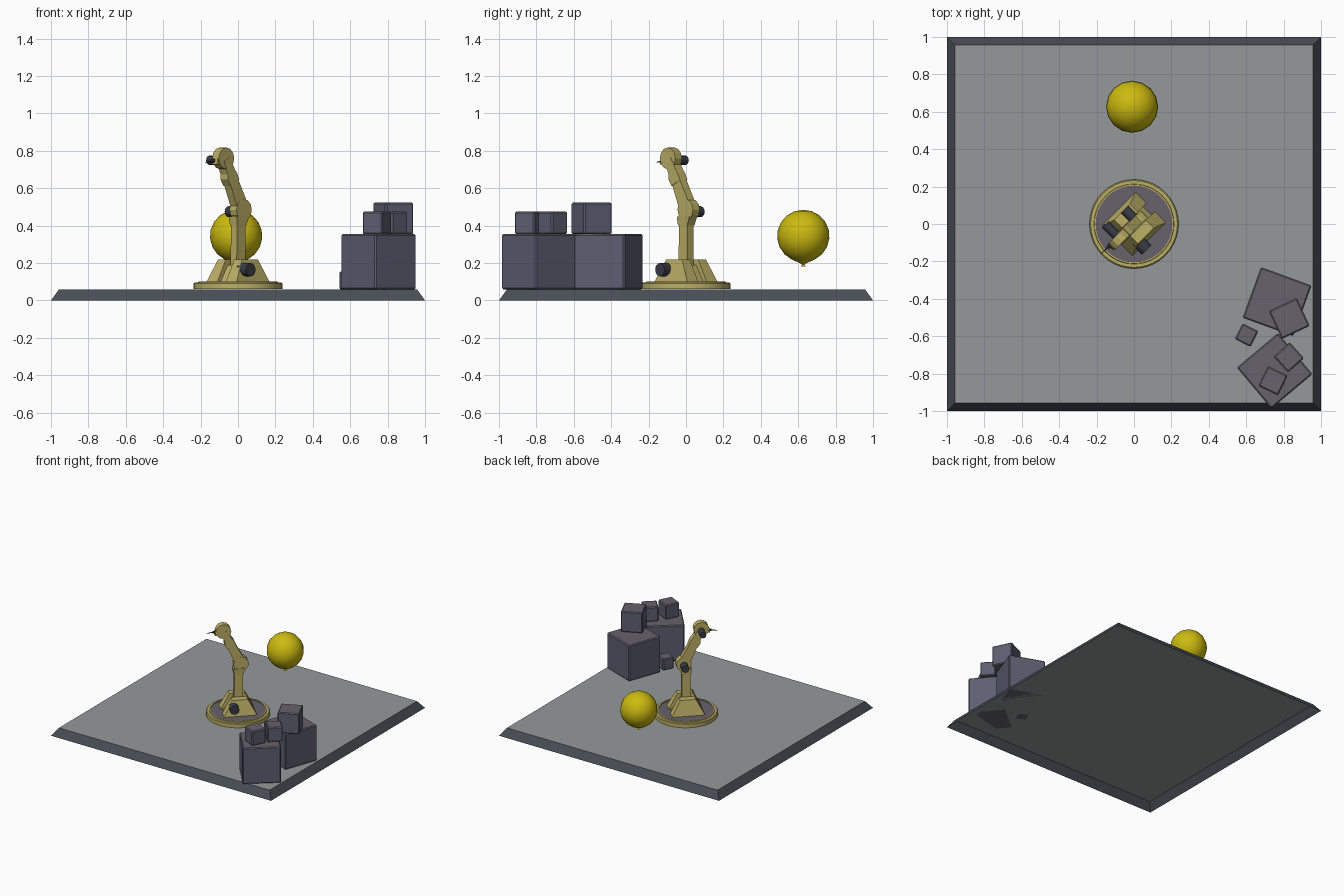
import bpy, bmesh, math
from mathutils import Matrix, Vector

if "Cube" in bpy.data.objects:
    bpy.data.objects.remove(bpy.data.objects["Cube"])


def srgb(name, r, g, b):
    lin = [((c + 0.055) / 1.055) ** 2.4 if c > 0.04 else c / 12.92 for c in (r, g, b)]
    m = bpy.data.materials.new(name)
    m.diffuse_color = (*lin, 1)
    m.use_nodes = True
    m.node_tree.nodes["Principled BSDF"].inputs["Base Color"].default_value = m.diffuse_color
    return m


FLOOR = srgb("floor grey", 0.58, 0.60, 0.60)
EDGE = srgb("edge slate", 0.28, 0.30, 0.33)
CRATE = srgb("crate grey", 0.40, 0.385, 0.42)
CRATE_SIDE = srgb("crate blue grey", 0.37, 0.37, 0.45)
KHAKI = srgb("khaki paint", 0.74, 0.69, 0.40)
DARK = srgb("motor dark", 0.22, 0.24, 0.27)
YELLOW = srgb("balloon yellow", 0.80, 0.73, 0.06)

ROBOT = Matrix.Rotation(math.radians(-45), 4, 'Z')   # robot faces its local -y


def finish(name, bm, mats, matrix=None):
    bmesh.ops.recalc_face_normals(bm, faces=bm.faces)
    if matrix:
        bm.transform(matrix)
    me = bpy.data.meshes.new(name)
    bm.to_mesh(me)
    bm.free()
    for m in mats:
        me.materials.append(m)
    ob = bpy.data.objects.new(name, me)
    bpy.context.collection.objects.link(ob)
    return ob


def frustum(bm, low, high, z0, z1):
    """Tapered block; low and high are (x0, x1, y0, y1)."""
    rings = []
    for (x0, x1, y0, y1), z in ((low, z0), (high, z1)):
        rings.append([bm.verts.new(p) for p in
                      ((x0, y0, z), (x1, y0, z), (x1, y1, z), (x0, y1, z))])
    a, b = rings
    bm.faces.new(a[::-1])
    bm.faces.new(b)
    for i in range(4):
        j = (i + 1) % 4
        bm.faces.new((a[i], a[j], b[j], b[i]))


def block(name, low, high, z0, z1, mat):
    bm = bmesh.new()
    frustum(bm, low, high, z0, z1)
    return finish(name, bm, [mat], ROBOT)


def prism(name, pts, half, mat):
    """Extrude a (y, z) outline across x."""
    bm = bmesh.new()
    f = bm.faces.new([bm.verts.new((-half, y, z)) for y, z in pts])
    r = bmesh.ops.extrude_face_region(bm, geom=[f])
    bmesh.ops.translate(bm, vec=(2 * half, 0, 0),
                        verts=[v for v in r["geom"] if isinstance(v, bmesh.types.BMVert)])
    return finish(name, bm, [mat], ROBOT)


def rod(name, a, b, r0, r1, sides, mat):
    """Cylinder or cone between two robot-space points."""
    a, b = Vector(a), Vector(b)
    bm = bmesh.new()
    m = Matrix.Translation((a + b) / 2) @ (b - a).to_track_quat('Z', 'Y').to_matrix().to_4x4()
    bmesh.ops.create_cone(bm, cap_ends=True, segments=sides, radius1=r0, radius2=r1,
                          depth=(b - a).length, matrix=m)
    return finish(name, bm, [mat], ROBOT)


def lathe(name, profile, sides, mat, loc=(0, 0, 0)):
    bm = bmesh.new()
    vs = [bm.verts.new((r, 0, z)) for r, z in profile]
    es = [bm.edges.new(p) for p in zip(vs, vs[1:])]
    bmesh.ops.spin(bm, geom=vs + es, axis=(0, 0, 1), cent=(0, 0, 0),
                   angle=math.tau, steps=sides)
    bmesh.ops.remove_doubles(bm, verts=bm.verts, dist=1e-4)
    return finish(name, bm, [mat], Matrix.Translation(loc))


def smooth(ob, deg):
    bpy.ops.object.select_all(action='DESELECT')
    ob.select_set(True)
    bpy.context.view_layer.objects.active = ob
    bpy.ops.object.shade_smooth_by_angle(angle=math.radians(deg))


# Platform: shallow sloped tray, open underneath
bm = bmesh.new()
frustum(bm, (-1, 1, -1, 1), (-.957, .957, -.957, .957), 0, .06)
bm.normal_update()
for f in bm.faces:
    f.material_index = 0 if f.normal.z > .9 else 1
bmesh.ops.delete(bm, geom=[f for f in bm.faces if f.normal.z < -.9], context='FACES_ONLY')
finish("platform", bm, [FLOOR, EDGE])

# Crates: name, centre x, y, base z, side, height, turn
for name, x, y, z, s, h, turn in (
        ("large_crate_back", .765, -.415, .06, .288, .295, -20),
        ("large_crate_front", .752, -.785, .06, .287, .295, 40),
        ("medium_crate", .83, -.505, .355, .165, .168, 25),
        ("small_crate_right", .828, -.713, .355, .115, .12, 42),
        ("small_crate_left", .743, -.838, .355, .118, .12, -26),
        ("floor_crate", .602, -.594, .06, .094, .095, -27)):
    bm = bmesh.new()
    bmesh.ops.create_cube(bm, size=1)
    bm.transform(Matrix.Diagonal((s, s, h, 1)))
    bmesh.ops.bevel(bm, geom=bm.edges[:], offset=.007, segments=1, affect='EDGES')
    bm.normal_update()
    for f in bm.faces:
        f.material_index = 1 if abs(f.normal.z) < .1 else 0
    finish(name, bm, [CRATE, CRATE_SIDE],
           Matrix.Translation((x, y, z + h / 2)) @ Matrix.Rotation(math.radians(turn), 4, 'Z'))

# Balloon with a small knot
profile = [(0, .485)]
for i in range(1, 9):
    a = math.pi * i / 9.4
    profile.append((.14 * math.sin(a), .345 + .14 * math.cos(a)))
profile += [(.012, .197), (.007, .192), (.014, .181), (0, .184)]
smooth(lathe("balloon", profile, 16, YELLOW, (-.01, .627, 0)), 50)

# Robot base ring and turntable
smooth(lathe("base_ring", [(.238, .061), (.238, .09), (.232, .095), (.214, .095),
                           (.212, .102), (.205, .102), (.205, .085)], 40, KHAKI), 30)
lathe("turntable", [(.206, .098), (0, .098)], 40, CRATE)

# Pedestal: two tapered cheeks with a core between them
for side, s in (("left", -1), ("right", 1)):
    lo = sorted((s * .032, s * .115))
    hi = sorted((s * .032, s * .09))
    block("pedestal_cheek_" + side, (*lo, -.125, .125), (*hi, -.06, .06), .098, .22, KHAKI)
block("pedestal_core", (-.032, .032, -.10, .10), (-.032, .032, -.045, .045), .098, .19, KHAKI)

# Lower arm with wider collar
block("lower_arm", (-.024, .024, -.035, .035), (-.022, .022, -.028, .034), .15, .46, KHAKI)
block("lower_arm_collar", (-.027, .027, -.034, .036), (-.03, .03, -.04, .055), .40, .45, KHAKI)

# Elbow and upper arm (u runs along the arm, v across it)
ELBOW, HEAD = Vector((.02, .485)), Vector((-.113, .76))
D = (HEAD - ELBOW).normalized()
N = Vector((D.y, -D.x))


def along(pts):
    return [tuple(ELBOW + D * u + N * v) for u, v in pts]


rod("elbow_joint", (-.026, .02, .485), (.026, .02, .485), .058, .058, 12, KHAKI)
prism("upper_arm", along([(.02, -.04), (.17, -.032), (.17, .032), (.02, .04)]), .025, KHAKI)
prism("upper_arm_sleeve", along([(.16, -.036), (.20, -.042), (.225, -.03), (.30, -.024),
                                 (.30, .024), (.225, .03), (.20, .036), (.16, .036)]),
      .028, KHAKI)

# Head with snout and needle tool
rod("head_joint", (-.024, -.113, .76), (.026, -.113, .76), .058, .058, 12, KHAKI)
block("snout", (-.02, .02, -.178, -.13), (-.02, .02, -.172, -.13), .728, .765, KHAKI)
rod("needle_holder", (-.01, -.165, .747), (-.01, -.19, .745), .014, .010, 8, DARK)
rod("needle", (-.012, -.18, .746), (-.012, -.235, .739), .005, .002, 6, DARK)

# Motors on the joints
for name, x0, x1, y, z, r in (("shoulder_motor", .07, .147, -.05, .165, .036),
                              ("elbow_motor", -.02, -.092, .02, .475, .029),
                              ("head_motor", -.02, -.106, -.11, .75, .025)):
    smooth(rod(name, (x0, y, z), (x1, y, z), r, r, 12, DARK), 35)
